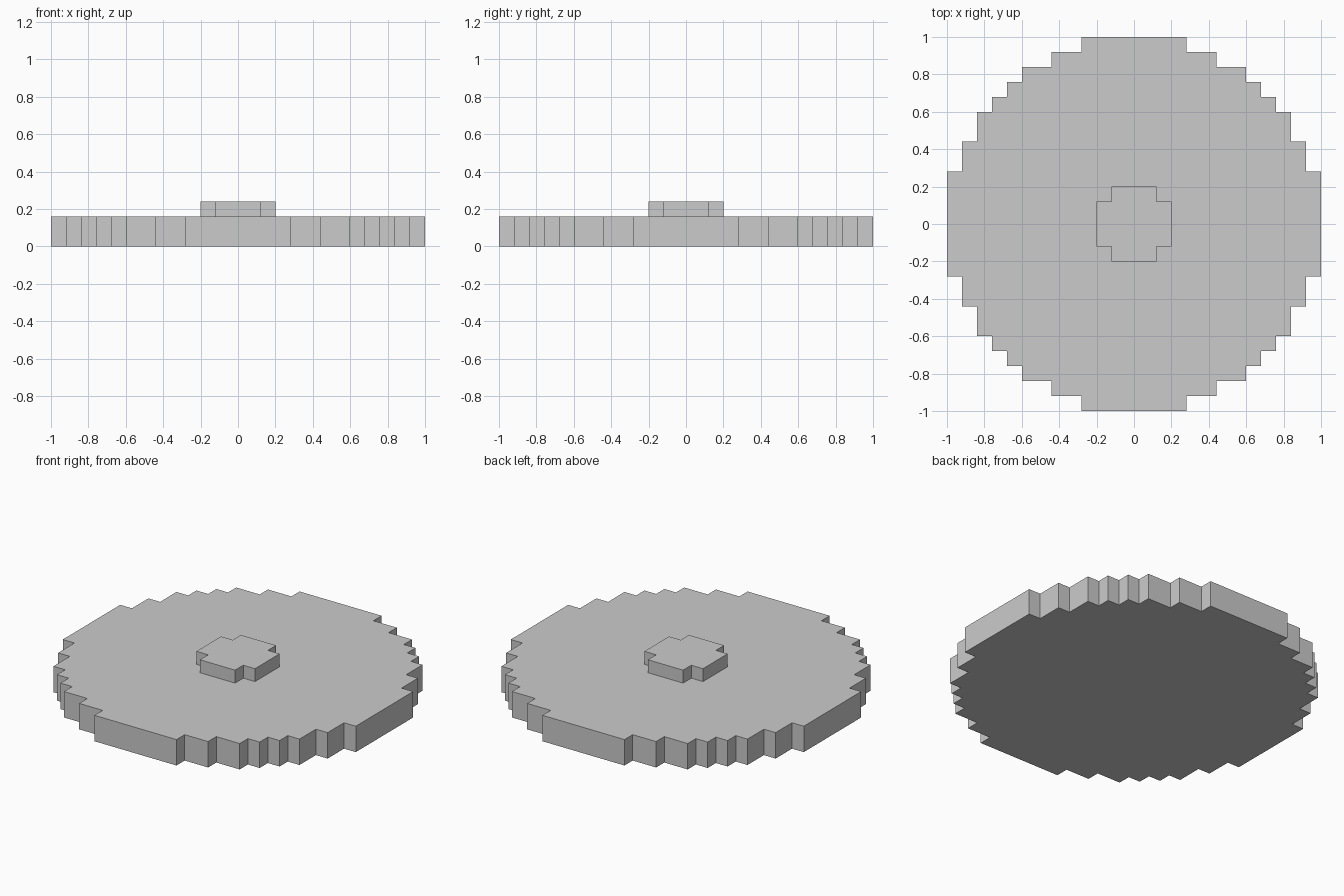
import bpy, bmesh

if "Cube" in bpy.data.objects:
    bpy.data.objects.remove(bpy.data.objects["Cube"])

# Each step is (half width, distance from centre) of one stair in a quadrant
DISC_STEPS = [(0.28, 1.0), (0.44, 0.92), (0.60, 0.84), (0.68, 0.76),
              (0.76, 0.68), (0.84, 0.60), (0.92, 0.44), (1.0, 0.28)]
HUB_STEPS = [(0.12, 0.20), (0.20, 0.12)]


def stepped_outline(steps):
    # Stair corners of one quadrant, then turned four times
    quad = [steps[0]]
    for (x0, _), (x1, y1) in zip(steps, steps[1:]):
        quad += [(x0, y1), (x1, y1)]
    outline = []
    for _ in range(4):
        outline += quad
        quad = [(y, -x) for x, y in quad]
    return outline


def stepped_slab(name, steps, z0, z1):
    bm = bmesh.new()
    base = bm.faces.new([bm.verts.new((x, y, z0)) for x, y in stepped_outline(steps)])
    ext = bmesh.ops.extrude_face_region(bm, geom=[base], use_keep_orig=True)
    top = [v for v in ext["geom"] if isinstance(v, bmesh.types.BMVert)]
    bmesh.ops.translate(bm, verts=top, vec=(0, 0, z1 - z0))
    bmesh.ops.recalc_face_normals(bm, faces=bm.faces)
    mesh = bpy.data.meshes.new(name)
    bm.to_mesh(mesh)
    bm.free()
    obj = bpy.data.objects.new(name, mesh)
    bpy.context.collection.objects.link(obj)
    return obj


# Wide round plate made of square steps
stepped_slab("disc", DISC_STEPS, 0.0, 0.16)
# Small raised centre
stepped_slab("hub", HUB_STEPS, 0.16, 0.24)
